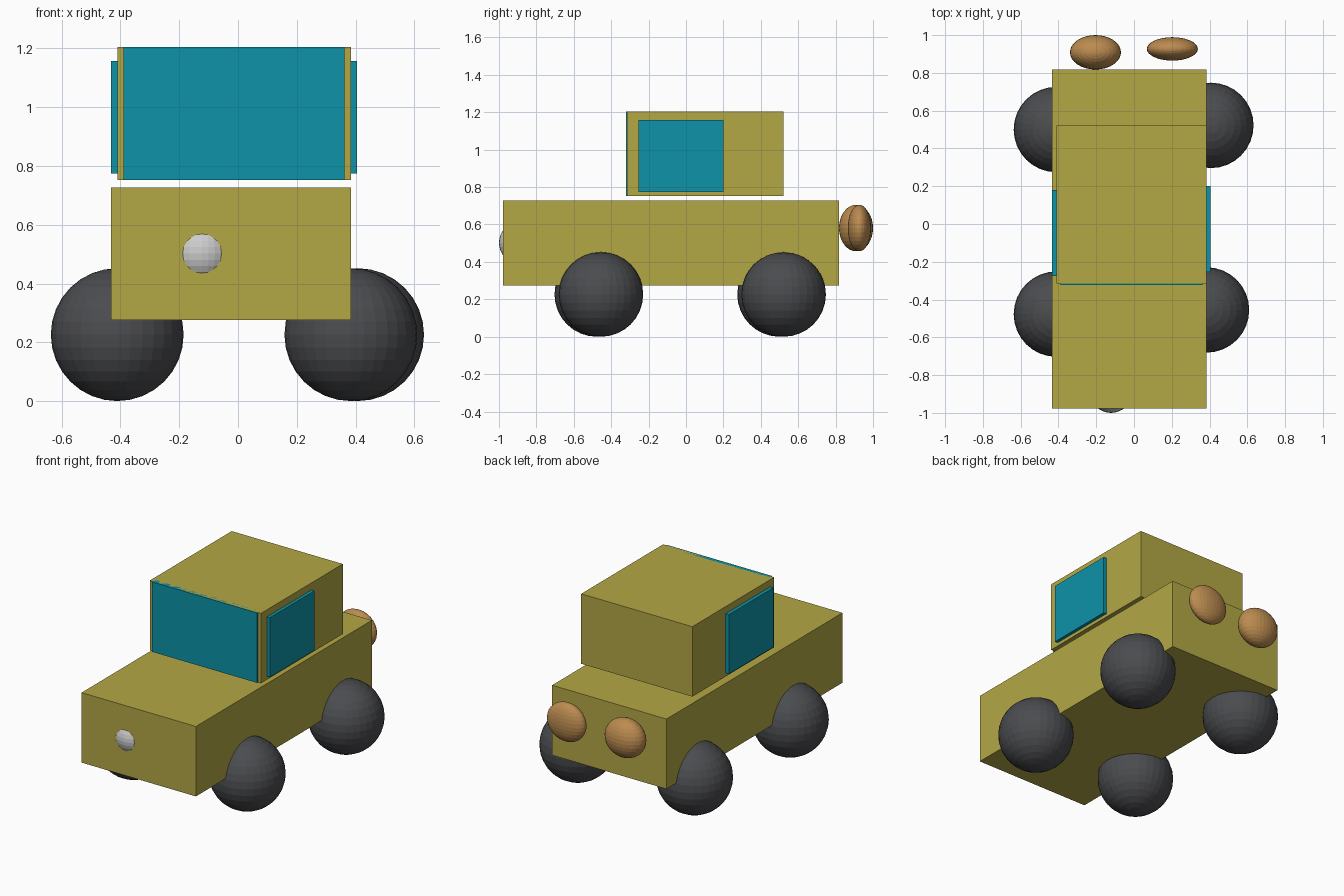
import bpy

if "Cube" in bpy.data.objects:
    bpy.data.objects.remove(bpy.data.objects["Cube"])


def material(name, rgb):
    mat = bpy.data.materials.new(name)
    mat.diffuse_color = (*rgb, 1)
    mat.use_nodes = True
    mat.node_tree.nodes["Principled BSDF"].inputs["Base Color"].default_value = mat.diffuse_color
    return mat


OLIVE = material("olive_paint", (0.45, 0.39, 0.06))
TEAL = material("teal_glass", (0.004, 0.29, 0.39))
AMBER = material("amber_lamp", (0.50, 0.26, 0.08))
RUBBER = material("dark_rubber", (0.07, 0.072, 0.078))


def finish(name, mat):
    obj = bpy.context.object
    obj.name = name
    bpy.ops.object.transform_apply(location=False, rotation=False, scale=True)
    if mat:
        obj.data.materials.append(mat)
    return obj


def box(name, x, y, z, mat):
    """Box from (min, max) ranges on each axis."""
    bpy.ops.mesh.primitive_cube_add(size=1, location=[sum(r) / 2 for r in (x, y, z)])
    bpy.context.object.scale = [r[1] - r[0] for r in (x, y, z)]
    return finish(name, mat)


def ball(name, centre, radii, mat=None):
    bpy.ops.mesh.primitive_uv_sphere_add(segments=32, ring_count=16, radius=1, location=centre)
    bpy.context.object.scale = radii
    return finish(name, mat)


# Body and cabin, with a narrow gap between them
box("body", (-0.433, 0.384), (-0.978, 0.818), (0.275, 0.727), OLIVE)
box("cabin", (-0.41, 0.384), (-0.315, 0.521), (0.752, 1.204), OLIVE)

# Windows
box("windscreen", (-0.389, 0.362), (-0.322, -0.29), (0.752, 1.204), TEAL)
box("left_window", (-0.433, -0.39), (-0.274, 0.18), (0.774, 1.158), TEAL)
box("right_window", (0.36, 0.405), (-0.253, 0.2), (0.774, 1.158), TEAL)

# Wheels
R = 0.226
for name, x, y in (("front_left", -0.411, -0.477), ("front_right", 0.384, -0.455),
                   ("rear_left", -0.411, 0.5), ("rear_right", 0.407, 0.522)):
    ball(name + "_wheel", (x, y, R), (R, R, R), RUBBER)

# Headlight, mostly sunk into the nose
ball("headlight", (-0.122, -0.887, 0.502), (0.113, 0.113, 0.113))

# Flattened tail lights
ball("left_tail_light", (-0.204, 0.909, 0.581), (0.135, 0.091, 0.124), AMBER)
ball("right_tail_light", (0.203, 0.927, 0.581), (0.135, 0.062, 0.124), AMBER)
